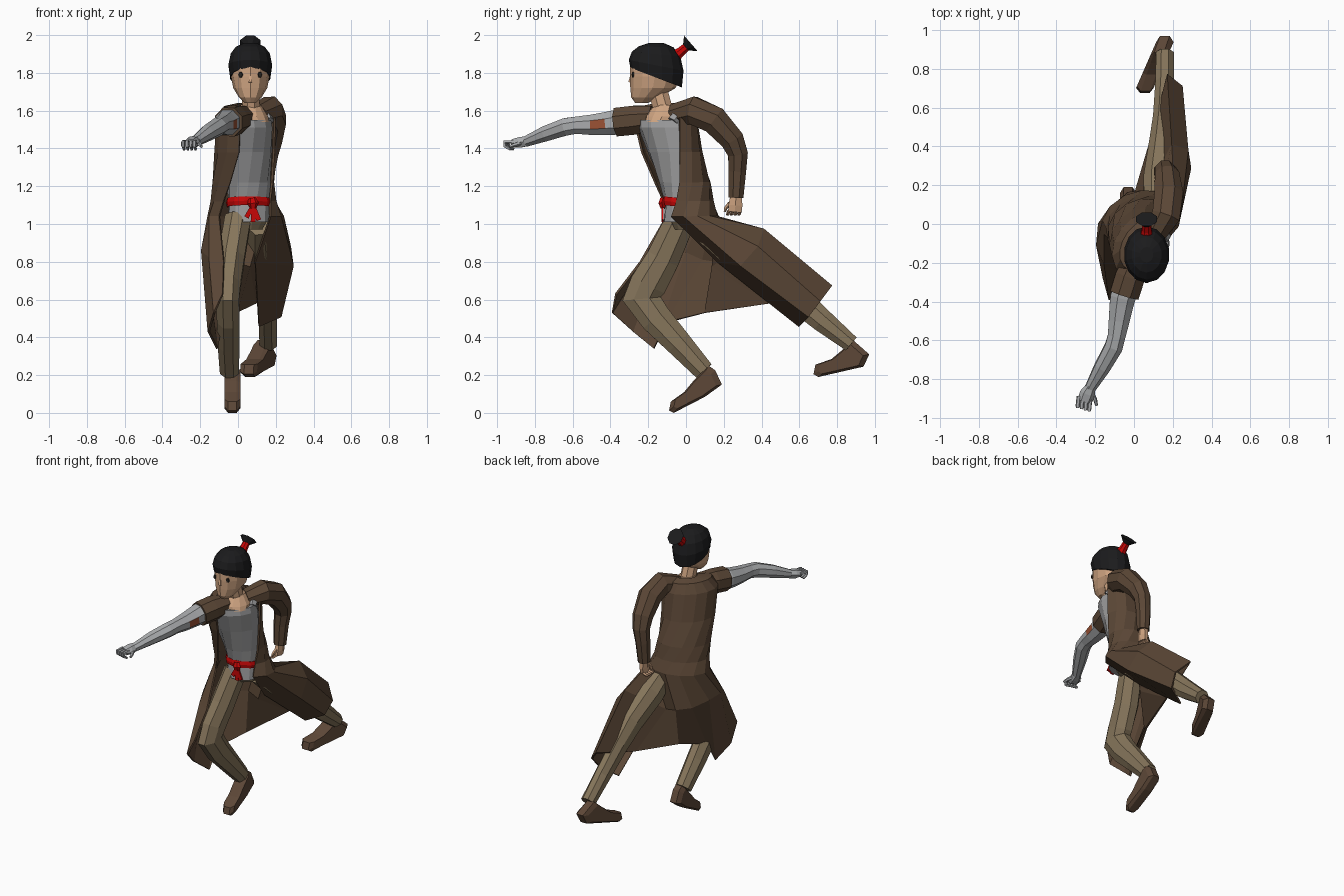
import bpy, bmesh, math
from mathutils import Vector as V


def material(name, r, g, b):
    m = bpy.data.materials.new(name)
    m.diffuse_color = (r, g, b, 1)
    return m


COAT = material("coat brown", .105, .063, .037)
BOOT = material("boot brown", .11, .064, .039)
TAN = material("trouser tan", .24, .18, .105)
GREY = material("shirt grey", .34, .34, .345)
METAL = material("metal grey", .40, .41, .42)
SKIN = material("skin", .62, .37, .22)
HAIR = material("hair black", .011, .011, .012)
RED = material("red cloth", .58, .002, .002)
RUST = material("rust patch", .33, .085, .035)
EYE = material("eye dark", .02, .018, .015)


def loft(name, rings, mat, closed=True, cap=True, thick=0):
    """Skin a list of equal-length point rings."""
    bm = bmesh.new()
    rows = [[bm.verts.new(p) for p in r] for r in rings]
    n = len(rows[0])
    for a, b in zip(rows, rows[1:]):
        for i in range(n if closed else n - 1):
            j = (i + 1) % n
            bm.faces.new((a[i], a[j], b[j], b[i]))
    if closed and cap:
        bm.faces.new(rows[0])
        bm.faces.new(rows[-1])
    bmesh.ops.recalc_face_normals(bm, faces=bm.faces)
    me = bpy.data.meshes.new(name)
    bm.to_mesh(me)
    bm.free()
    me.materials.append(mat)
    ob = bpy.data.objects.new(name, me)
    bpy.context.collection.objects.link(ob)
    if thick:
        s = ob.modifiers.new("cloth thickness", 'SOLIDIFY')
        s.thickness = thick
        s.offset = 0
    return ob


def tube(name, path, mat, n=8, ref=(1, 0, 0)):
    """Limb: path entries are x, y, z, radius in the bend plane, radius across."""
    pts = [V(p[:3]) for p in path]
    rings = []
    for k, p in enumerate(path):
        t = V()
        if k:
            t += (pts[k] - pts[k - 1]).normalized()
        if k < len(pts) - 1:
            t += (pts[k + 1] - pts[k]).normalized()
        t.normalize()
        u = t.cross(V(ref)).normalized()
        v = u.cross(t)
        angs = [(i + .5) * math.tau / n for i in range(n)]
        rings.append([pts[k] + u * p[3] * math.cos(a) + v * p[-1] * math.sin(a) for a in angs])
    return loft(name, rings, mat)


def oval(cx, cy, z, w, d, phi=0, slope=0, a0=0, a1=None, n=12):
    """Oval ring turned by phi degrees; with a1 it is an open arc."""
    ph = math.radians(phi)
    u, f = V((math.cos(ph), math.sin(ph), 0)), V((math.sin(ph), -math.cos(ph), 0))
    out = []
    for i in range(n):
        th = math.radians(a0 + (360 * i / n if a1 is None else (a1 - a0) * i / (n - 1)))
        p = V((cx, cy, z)) + f * d * math.cos(th) + u * w * math.sin(th)
        p.z += slope * (p.y - cy)
        out.append(p)
    return out


def prism(name, poly, x0, y0, shear, half, mat):
    """Side outline in (y, z), given width in x and sheared towards the toe."""
    side = lambda s, q: [V((x0 + shear * (y - y0) + s * half,
                            cy + (y - cy) * q, cz + (z - cz) * q)) for y, z in poly]
    cy = sum(p[0] for p in poly) / len(poly)
    cz = sum(p[1] for p in poly) / len(poly)
    return loft(name, [side(-1, .8), side(-.55, 1), side(.55, 1), side(1, .8)], mat)


# Head, nose, eyes and neck
HX = .065
loft("head", [oval(HX, cy, z, w, d) for z, cy, w, d in (
    (1.64, -.235, .028, .033), (1.67, -.215, .06, .075), (1.72, -.175, .09, .12),
    (1.78, -.165, .102, .132), (1.84, -.165, .102, .13), (1.875, -.165, .07, .09))], SKIN)
tube("nose", [(HX, -.285, 1.80, .008, .006), (HX, -.297, 1.75, .012, .012)], SKIN, 4)
for s in (-1, 1):
    tube("eye", [(HX + s * .050, -.278, 1.79, .018, .013), (HX + s * .052, -.285, 1.79, .014, .010)], EYE, 6)
tube("neck", [(.075, -.10, 1.54, .07, .07), (.07, -.125, 1.62, .055, .05), (.065, -.15, 1.71, .055, .05)], SKIN)

# Hair cap and tied tail
loft("hair", [oval(HX, -.158, z, w, d, 0, s, n=14) for z, w, d, s in (
    (1.775, .108, .136, -.38), (1.84, .118, .145, -.2), (1.90, .106, .128, -.1),
    (1.938, .078, .092, -.03), (1.958, .035, .04, 0))], HAIR)
tube("hair_tie", [(HX, -.058, 1.888, .036, .034), (HX, -.03, 1.91, .027, .027), (HX, .003, 1.938, .024, .024)], RED)
tube("hair_tail", [(HX, -.004, 1.932, .02, .02), (HX, .025, 1.957, .058, .058)], HAIR)

# Twisting torso: shirt, bare upper chest, sash
loft("shirt", [oval(*r) for r in (
    (.06, -.01, 1.01, .115, .11, 18), (.06, -.01, 1.11, .112, .10, 22), (.055, -.03, 1.22, .12, .108, 33),
    (.05, -.07, 1.38, .145, .118, 47), (.05, -.11, 1.51, .155, .124, 53), (.05, -.115, 1.55, .152, .115, 53))], GREY)
loft("upper_chest", [oval(*r) for r in (
    (.068, -.125, 1.54, .09, .10, 53), (.066, -.12, 1.568, .10, .092, 53), (.07, -.115, 1.63, .056, .052, 53))], SKIN)
for s in (-1, 1):  # shirt straps either side of the neck opening
    tube("shirt_strap", [(.09 + s * .068, -.16 + s * .09, 1.54, .035), (.06 + s * .07, -.115 + s * .093, 1.60, .033)],
         GREY, 6)
loft("sash", [oval(.06, -.01, z, w, w - .012, 22, -.1) for z, w in (
    (1.09, .119), (1.112, .124), (1.135, .119))], RED, cap=False, thick=.006)
tube("sash_knot", [(.075, -.122, 1.135, .016, .02), (.08, -.128, 1.11, .02, .03), (.08, -.122, 1.085, .015, .018)], RED, 6)
for dx, z in ((-.035, 1.035), (0, 1.01), (.03, 1.02)):
    tube("sash_end", [(.08, -.124, 1.10, .008, .014), (.08 + dx, -.124, z, .007, .018)], RED, 4)

# Open long coat: torso arcs, then a skirt that passes under the back leg
arc = lambda cx, cy, z, w, d, phi, a0, a1: oval(cx, cy, z, w, d, phi, 0, a0, a1, 11)
skirt_mid = [(-.075, -.24, .80), (-.15, -.21, .82), (-.19, -.11, .86), (-.18, 0, .85), (-.11, .09, .81),
             (-.03, .16, .80), (.06, .14, .775), (.195, .41, .97), (.275, .38, .88), (.29, .29, .78), (.09, .17, .80)]
skirt_hem = [(-.08, -.37, .63), (-.125, -.39, .53), (-.155, -.28, .43), (-.11, -.17, .34), (-.09, -.10, .48),
             (-.01, .10, .53), (.09, .44, .58), (.17, .77, .67), (.245, .71, .59), (.225, .65, .51), (.11, .60, .46)]
loft("long_coat", [
    arc(.07, -.10, 1.635, .075, .065, 50, -95, -265), arc(.05, -.105, 1.62, .15, .10, 53, -78, -282),
    arc(.045, -.11, 1.56, .18, .135, 53, -57, -303), arc(.035, -.075, 1.38, .17, .14, 47, -52, -307),
    arc(.027, -.02, 1.22, .17, .135, 33, -52, -315), arc(.03, .005, 1.12, .175, .13, 22, -55, -322),
    arc(.04, .02, 1.04, .202, .145, 15, -55, -330), skirt_mid, skirt_hem], COAT, closed=False, thick=.012)

# Coat sleeves
tube("short_sleeve", [(.02, -.17, 1.56, .07), (-.02, -.27, 1.55, .083), (-.05, -.365, 1.54, .082)], COAT)
tube("long_sleeve", [(.10, -.06, 1.58, .06), (.165, .04, 1.60, .08), (.18, .15, 1.55, .08),
                     (.17, .245, 1.445, .068), (.16, .275, 1.37, .057), (.15, .272, 1.28, .05),
                     (.145, .265, 1.14, .042)], COAT)

# Metal arm with a rust patch on its inner side
arm = tube("metal_arm", [(-.03, -.29, 1.545, .072), (-.058, -.38, 1.537, .07), (-.065, -.42, 1.532, .066),
                         (-.077, -.50, 1.525, .058), (-.09, -.58, 1.523, .049), (-.105, -.635, 1.515, .05),
                         (-.165, -.74, 1.48, .044), (-.225, -.845, 1.438, .03)], METAL)
arm.data.materials.append(RUST)
for f in arm.data.polygons:
    if f.normal.x > .8 and -.5 < f.center.y < -.42:
        f.material_index = 1

# Reaching hand: palm, curled fingers, thumb
tube("metal_palm", [(-.222, -.835, 1.44, .030, .026), (-.24, -.875, 1.433, .032, .04),
                    (-.255, -.915, 1.428, .024, .038)], METAL, 6)
for i in range(4):
    x, y = -.225 - .02 * i, -.925 + .006 * i
    tube("metal_finger", [(x, y + .02, 1.435, .011), (x - .006, y - .035, 1.435, .011),
                          (x - .006, y - .033, 1.412, .010), (x, y - .005, 1.395, .008)], METAL, 5)
tube("metal_thumb", [(-.22, -.87, 1.43, .013), (-.20, -.905, 1.42, .011), (-.193, -.935, 1.41, .008)], METAL, 5)

# Trailing hand
tube("palm", [(.145, .265, 1.15, .034, .028), (.145, .262, 1.10, .043, .024), (.142, .258, 1.065, .04, .02)], SKIN, 6)
for i in range(4):
    y = .228 + .02 * i
    tube("finger", [(.142, y, 1.07, .010), (.125, y - .005, 1.055, .010), (.105, y - .01, 1.05, .007)],
         SKIN, 5, (0, 1, 0))
tube("thumb", [(.14, .23, 1.11, .012), (.13, .21, 1.085, .010), (.125, .205, 1.065, .007)], SKIN, 5)

# Trousers: hips, bent front leg, stretched back leg
loft("trouser_hips", [oval(.05, .015, z, w, d, 15) for z, w, d in (
    (.97, .08, .075), (1.01, .105, .095), (1.05, .11, .10))], TAN)
tube("front_leg", [(.0, -.025, 1.03, .085, .075), (-.035, -.12, .82, .095, .076), (-.05, -.20, .68, .105, .07),
                   (-.055, -.235, .605, .11, .066), (-.052, -.16, .50, .09, .065), (-.05, -.04, .37, .075, .062),
                   (-.045, .095, .222, .058, .055)], TAN)
tube("back_leg", [(.115, .07, 1.0, .075, .065), (.12, .22, .895, .10, .078), (.14, .41, .76, .095, .066),
                  (.15, .54, .645, .08, .056), (.158, .72, .49, .066, .052), (.16, .875, .365, .048, .05)], TAN)

# Boots
prism("front_boot", [(.04, .17), (.12, .25), (.155, .225), (.19, .15), (.10, .085), (-.065, 0), (-.09, .012),
                     (-.08, .06), (-.01, .11)], -.03, 0, 0, .042, BOOT)
prism("back_boot", [(.83, .335), (.885, .385), (.97, .31), (.94, .245), (.70, .19), (.675, .205), (.685, .255),
                    (.77, .285)], .145, .93, .35, .045, BOOT)
